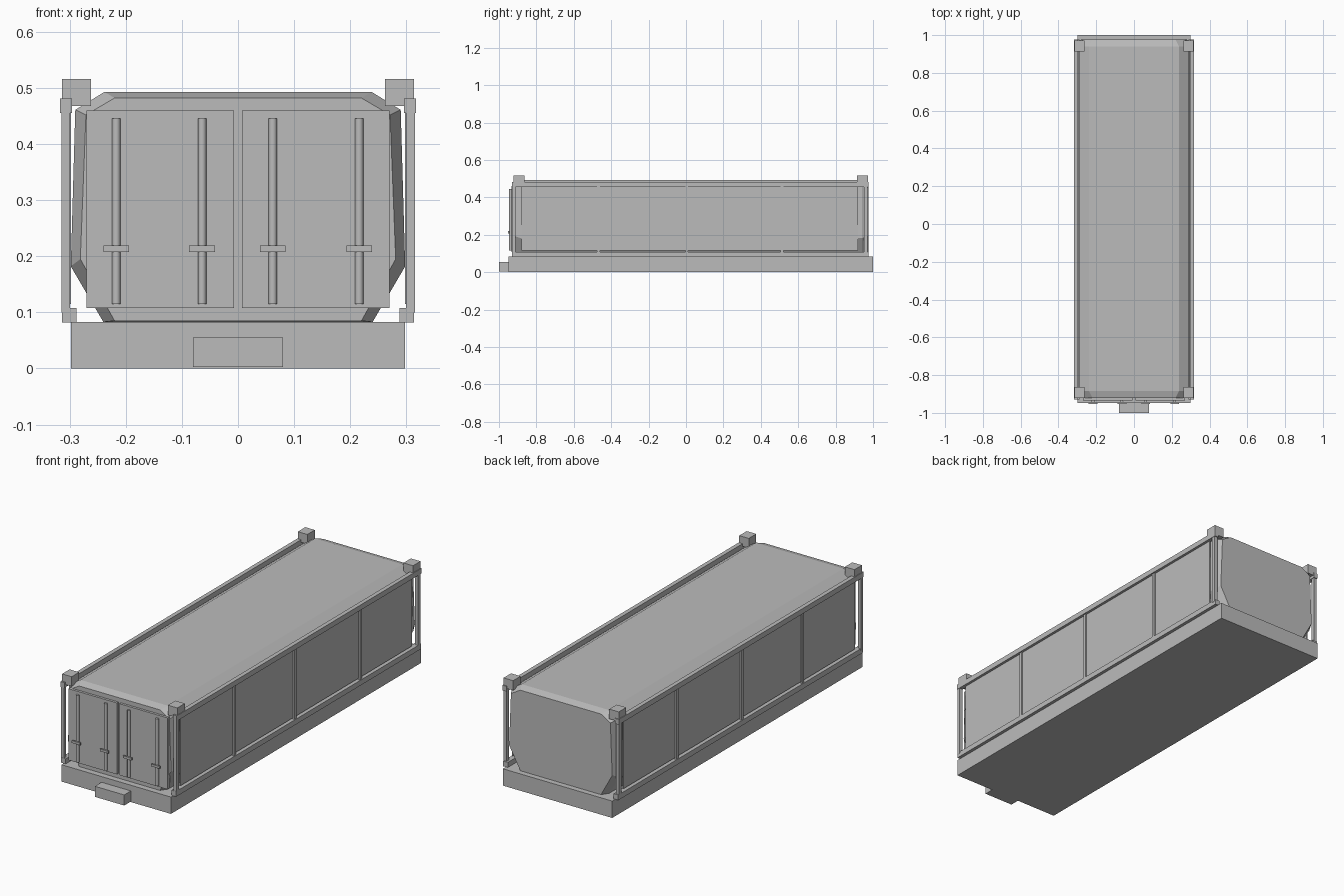
import bpy, bmesh

cube = bpy.data.objects.get("Cube")
if cube:
    bpy.data.objects.remove(cube, do_unlink=True)

grey = bpy.data.materials.new("plain_grey")
grey.use_nodes = True
colour = (0.5, 0.5, 0.5, 1)
grey.diffuse_color = colour
grey.node_tree.nodes["Principled BSDF"].inputs["Base Color"].default_value = colour


def finish(name, bm):
    bmesh.ops.recalc_face_normals(bm, faces=bm.faces)
    mesh = bpy.data.meshes.new(name)
    bm.to_mesh(mesh)
    bm.free()
    mesh.materials.append(grey)
    obj = bpy.data.objects.new(name, mesh)
    bpy.context.collection.objects.link(obj)
    return obj


def box(name, x, y, z):
    bm = bmesh.new()
    bmesh.ops.create_cube(bm, size=1)
    for v in bm.verts:
        for i, (lo, hi) in enumerate((x, y, z)):
            v.co[i] = hi if v.co[i] > 0 else lo
    return finish(name, bm)


def pair(name, x, y, z):
    """The same box on the left (+x) and right (-x) sides."""
    box("left_" + name, x, y, z)
    box("right_" + name, (-x[1], -x[0]), y, z)


def loft(name, sections):
    """Closed hull through half-profiles mirrored in x, given as (y, points)."""
    bm = bmesh.new()
    rings = []
    for y, half in sections:
        outline = half + [(-x, z) for x, z in reversed(half)]
        rings.append([bm.verts.new((x, y, z)) for x, z in outline])
    n = len(rings[0])
    for a, b in zip(rings, rings[1:]):
        for i in range(n):
            j = (i + 1) % n
            bm.faces.new((a[i], a[j], b[j], b[i]))
    bm.faces.new(rings[0])
    bm.faces.new(rings[-1])
    return finish(name, bm)


# Floor slab and front step
box("base", (-0.298, 0.298), (-0.948, 1.0), (0, 0.083))
box("front_step", (-0.08, 0.08), (-1.0, -0.948), (0.003, 0.055))

# Faceted container body with bevelled ends
outer = [(0.24, 0.083), (0.298, 0.182), (0.29, 0.461), (0.238, 0.493)]
inner = [(0.22, 0.085), (0.281, 0.195), (0.271, 0.452), (0.22, 0.482)]
loft("body", [(-0.922, inner), (-0.885, outer), (0.94, outer), (0.976, inner)])

# Side frames: rails, posts, dividers and panels
pair("top_rail", (0.296, 0.317), (-0.93, 0.976), (0.455, 0.481))
pair("bottom_rail", (0.288, 0.314), (-0.93, 0.976), (0.082, 0.108))
pair("side_panel", (0.298, 0.304), (-0.88, 0.92), (0.115, 0.455))
for name, y in (("front_post", -0.92), ("back_post", 0.962)):
    pair(name, (0.299, 0.315), (y - 0.009, y + 0.009), (0.1, 0.46))
for i, y in enumerate((-0.468, 0.004, 0.512)):
    pair(f"divider_{i + 1}", (0.299, 0.311), (y - 0.008, y + 0.008), (0.1, 0.46))

# Corner lifting blocks
for name, y in (("front_block", -0.892), ("back_block", 0.943)):
    pair(name, (0.262, 0.314), (y - 0.029, y + 0.029), (0.468, 0.516))

# Doors with locking bars and handles
pair("door", (0.007, 0.27), (-0.934, -0.915), (0.108, 0.46))
for i, x in enumerate((-0.217, -0.064, 0.062, 0.216)):
    bpy.ops.mesh.primitive_cylinder_add(
        vertices=16, radius=0.0075, depth=0.331, location=(x, -0.938, 0.28))
    bar = bpy.context.object
    bar.name = f"lock_bar_{i + 1}"
    bar.data.materials.append(grey)
    bpy.ops.object.shade_smooth_by_angle()
    box(f"lock_handle_{i + 1}", (x - 0.023, x + 0.023), (-0.952, -0.944), (0.208, 0.219))
